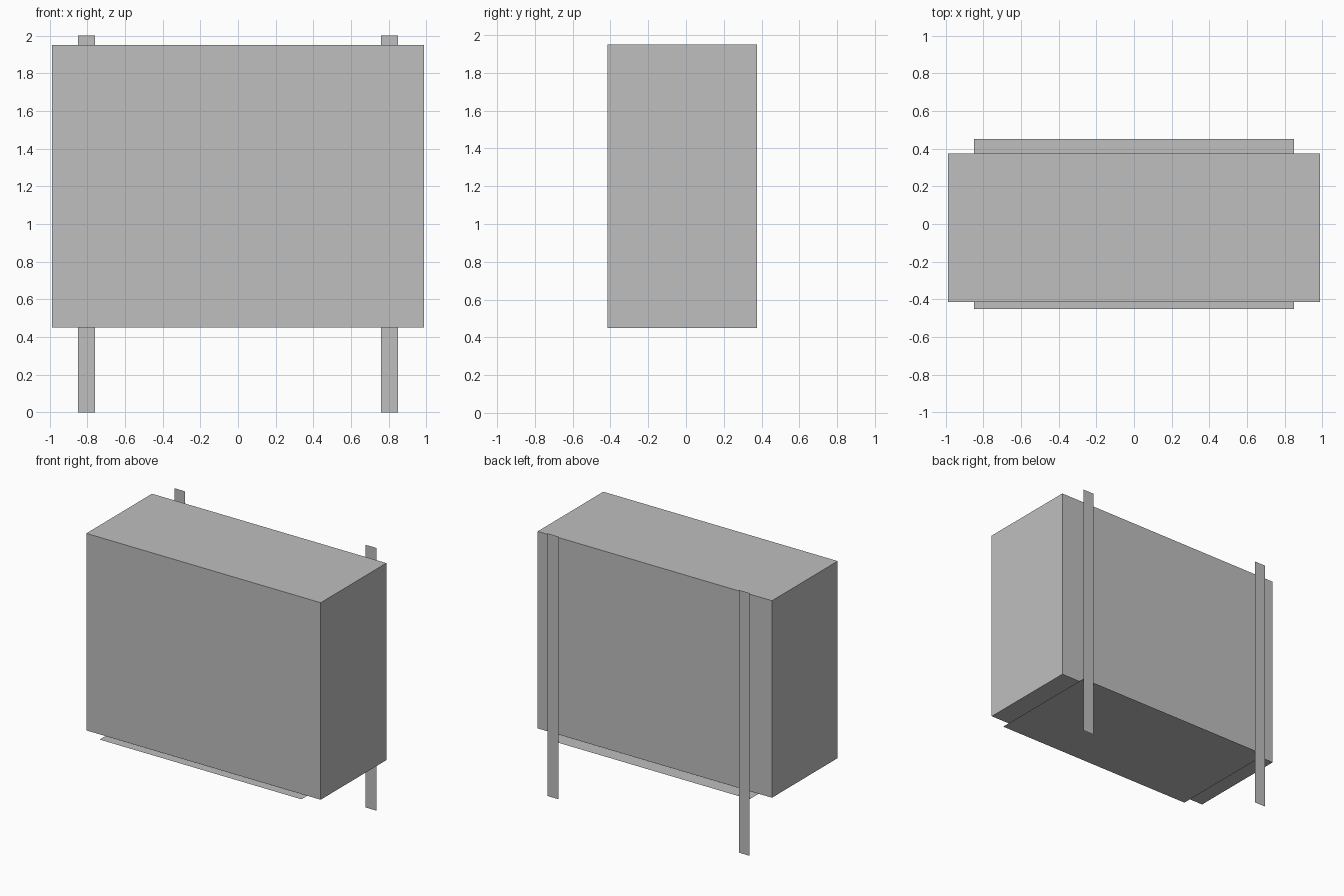
import bpy
import bmesh
from mathutils import Vector

cube = bpy.data.objects.get("Cube")
if cube:
    bpy.data.objects.remove(cube)

# Single flat grey
GREY = (0.52, 0.52, 0.52, 1.0)
grey = bpy.data.materials.new("light_grey")
grey.use_nodes = True
grey.diffuse_color = GREY
grey.node_tree.nodes["Principled BSDF"].inputs["Base Color"].default_value = GREY


def add_object(name, bm):
    mesh = bpy.data.meshes.new(name)
    bm.to_mesh(mesh)
    bm.free()
    mesh.materials.append(grey)
    obj = bpy.data.objects.new(name, mesh)
    bpy.context.collection.objects.link(obj)
    return obj


def box(name, low, high):
    low, high = Vector(low), Vector(high)
    bm = bmesh.new()
    bmesh.ops.create_cube(bm, size=1)
    bmesh.ops.scale(bm, vec=high - low, verts=bm.verts)
    bmesh.ops.translate(bm, vec=(low + high) / 2, verts=bm.verts)
    return add_object(name, bm)


def sheet(name, corner, edge_a, edge_b):
    """Flat sheet whose normal is edge_a cross edge_b."""
    corner, a, b = Vector(corner), Vector(edge_a), Vector(edge_b)
    bm = bmesh.new()
    bm.faces.new([bm.verts.new(p) for p in (corner, corner + a, corner + a + b, corner + b)])
    return add_object(name, bm)


# Main cabinet
box("cabinet_body", (-0.987, -0.415, 0.45), (0.987, 0.375, 1.95))

# Door panel on one end
sheet("end_panel", (-0.989, 0.335, 0.515), (0, -0.705, 0), (0, 0, 1.34))

# Base sheet just under the cabinet
sheet("base_sheet", (-0.85, -0.45, 0.43), (0, 0.9, 0), (1.7, 0, 0))

# Flat uprights behind the cabinet
for name, x in (("right_upright", -0.85), ("left_upright", 0.76)):
    sheet(name, (x, 0.45, 0), (0, 0, 2), (0.09, 0, 0))
